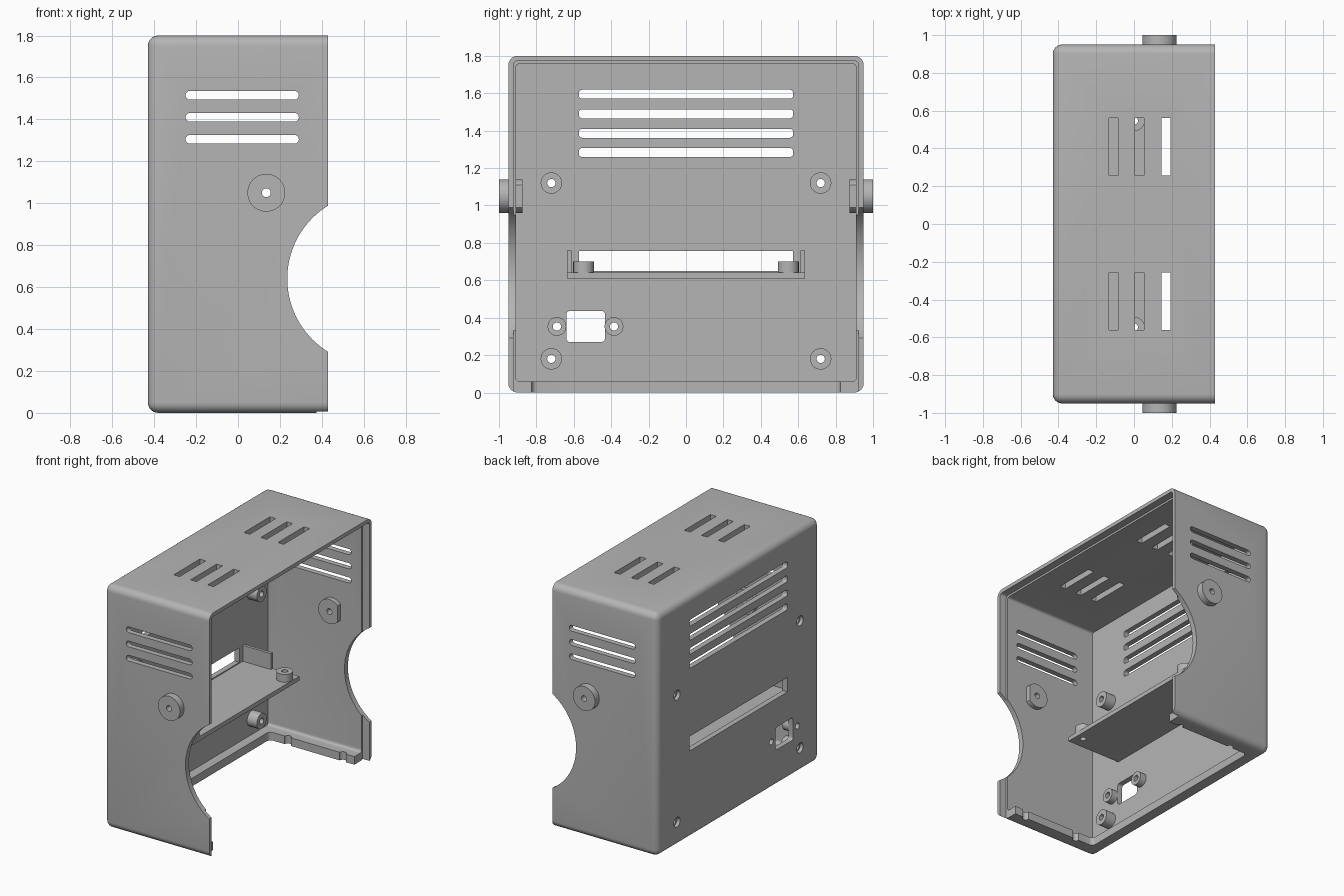
import bpy, bmesh, math
from mathutils import Matrix, Vector

if "Cube" in bpy.data.objects:
    bpy.data.objects.remove(bpy.data.objects["Cube"], do_unlink=True)

grey = bpy.data.materials.new("light grey plastic")
grey.use_nodes = True
colour = (0.46, 0.46, 0.46, 1)
grey.diffuse_color = colour
grey.node_tree.nodes["Principled BSDF"].inputs["Base Color"].default_value = colour

AXES = [Matrix.Rotation(math.pi / 2, 4, "Y"), Matrix.Rotation(-math.pi / 2, 4, "X"), Matrix()]


def finish(name, bm):
    bmesh.ops.recalc_face_normals(bm, faces=bm.faces)
    mesh = bpy.data.meshes.new(name)
    bm.to_mesh(mesh)
    bm.free()
    mesh.materials.append(grey)
    ob = bpy.data.objects.new(name, mesh)
    bpy.context.collection.objects.link(ob)
    return ob


def box(name, lo, hi, axis=None, radius=0, keep=None, segments=6):
    """Box between two corners; rounds edges along an axis, or all edges chosen by keep."""
    lo, hi = Vector(lo), Vector(hi)
    bm = bmesh.new()
    bmesh.ops.create_cube(bm, size=1)
    for v in bm.verts:
        v.co = Vector([(lo[i] + hi[i]) / 2 + v.co[i] * (hi[i] - lo[i]) for i in range(3)])
    if radius:
        def chosen(e):
            a, b = (v.co for v in e.verts)
            return keep(a, b) if keep else abs(a[axis] - b[axis]) > 1e-5
        bmesh.ops.bevel(bm, geom=[e for e in bm.edges if chosen(e)], offset=radius,
                        segments=segments, profile=0.5, affect="EDGES")
    return finish(name, bm)


def tube(name, base, axis, length, radius, hole=0, sides=40):
    """Cylinder from base along an axis, with an optional through hole."""
    bm = bmesh.new()
    profile = [(radius, 0), (radius, length)]
    if hole:
        profile += [(hole, length), (hole, 0)]
    rings = []
    for r, h in profile:
        rings.append([bm.verts.new((r * math.cos(t), r * math.sin(t), h))
                      for t in (2 * math.pi * i / sides for i in range(sides))])
    pairs = list(zip(rings, rings[1:] + rings[:1])) if hole else [tuple(rings)]
    for a, b in pairs:
        for i in range(sides):
            j = (i + 1) % sides
            bm.faces.new((a[i], a[j], b[j], b[i]))
    if not hole:
        bm.faces.new(rings[0])
        bm.faces.new(rings[1])
    bm.transform(Matrix.Translation(base) @ AXES[axis])
    return finish(name, bm)


def cut(target, cutters):
    """Subtract each cutter, then discard it."""
    bpy.ops.object.select_all(action="DESELECT")
    for c in cutters:
        c.select_set(True)
    bpy.context.view_layer.objects.active = cutters[0]
    if len(cutters) > 1:
        bpy.ops.object.join()
    tool = cutters[0]
    tool.hide_render = True
    mod = target.modifiers.new("cut", "BOOLEAN")
    mod.operation, mod.solver, mod.object = "DIFFERENCE", "EXACT", tool
    bpy.context.view_layer.objects.active = target
    bpy.ops.object.modifier_apply(modifier=mod.name)
    bpy.data.objects.remove(tool, do_unlink=True)


def not_front_rim(a, b):
    return min(a.x, b.x) < 0


# Outer shell, open on +x and hollowed
shell = box("case_shell", (-.43, -.95, 0), (.43, .95, 1.8), radius=.05, keep=not_front_rim)
cut(shell, [box("cavity", (-.39, -.91, .06), (.6, .91, 1.757), radius=.02, axis=0)])
# Stepped lip around the opening
cut(shell, [box("lip", (.375, -.923, .012), (.6, .923, 1.772), radius=.02, axis=0)])
cut(shell, [box("lip_floor", (.375, -.923, -.1), (.6, .923, .1))])
# Open floor with a ledge left around three sides
cut(shell, [box("floor_opening", (-.32, -.825, -.1), (.6, .825, .12), axis=2, radius=.03)])
cut(shell, [tube("ledge_notch", (x, s * .825, -.1), 2, .3, .025, sides=16)
            for x in (-.17, .28) for s in (-1, 1)])
# Round bite through both side walls
cut(shell, [tube("side_bite", (.645, -1.2, .64), 1, 2.4, .41, sides=96)])

# Vents in the side walls, back wall and roof
vents = [box("side_vent", (-.25, -1.1, z - .021), (.29, 1.1, z + .021), 1, .0205)
         for z in (1.305, 1.41, 1.515)]
cut(shell, vents)
vents = [box("back_vent", (-.6, -.573, z - .024), (-.3, .573, z + .024), 0, .018)
         for z in (1.283, 1.386, 1.49, 1.595)]
vents.append(box("card_slot", (-.6, -.573, .65), (-.3, .573, .757)))
vents.append(box("socket_opening", (-.6, -.64, .27), (-.3, -.433, .437), 0, .02))
cut(shell, vents)
cut(shell, [box("roof_vent", (x - .024, s * .41 - .152, 1.7), (x + .024, s * .41 + .152, 1.9))
            for x in (-.108, .03, .17) for s in (-1, 1)])

# Screw holes with counterbores on the outside of the back
mounts = [(s * .72, z) for s in (-1, 1) for z in (.18, 1.12)]
sockets = [(-.69, .353), (-.385, .353)]
cut(shell, [tube("screw_hole", (-.6, y, z), 0, .3, .022) for y, z in mounts + sockets])
cut(shell, [tube("counterbore", (-.6, y, z), 0, .195, .036) for y, z in mounts])
cut(shell, [tube("pivot_hole", (.135, -1.2, 1.05), 1, 2.4, .021)])

# Standoffs inside the back wall
parts = [shell]
for y, z in mounts:
    parts.append(tube("corner_standoff", (-.395, y, z), 0, .085, .057, .022))
for y, z in sockets:
    parts.append(tube("socket_standoff", (-.395, y, z), 0, .055, .05, .022))

# Pivot bosses, full discs outside and flat-sided discs inside
for s in (-1, 1):
    parts.append(tube("pivot_boss", (.135, s * .97 - .03, 1.05), 1, .06, .09, .021, 56))
    inner = tube("pivot_boss_inner", (.135, s * .895 - .02, 1.05), 1, .04, .09, .021, 56)
    cut(inner, [box("flat", (.202, -1.2, .8), (.4, 1.2, 1.3))])
    parts.append(inner)

# Shelf with guide tabs and screw posts
shelf = box("shelf", (-.4, -.635, .61), (.057, .635, .642))
cut(shelf, [tube("post_hole", (0, s * .547, .5), 2, .3, .021) for s in (-1, 1)])
parts.append(shelf)
for s in (-1, 1):
    parts.append(box("shelf_guide", (-.4, s * .624 - .011, .635), (-.16, s * .624 + .011, .76)))
    parts.append(tube("shelf_post", (0, s * .547, .637), 2, .063, .056, .021))

# Smooth curved faces, keep edges crisp
bpy.ops.object.select_all(action="DESELECT")
for ob in parts:
    ob.select_set(True)
bpy.context.view_layer.objects.active = shell
bpy.ops.object.shade_smooth_by_angle(angle=math.radians(30))
